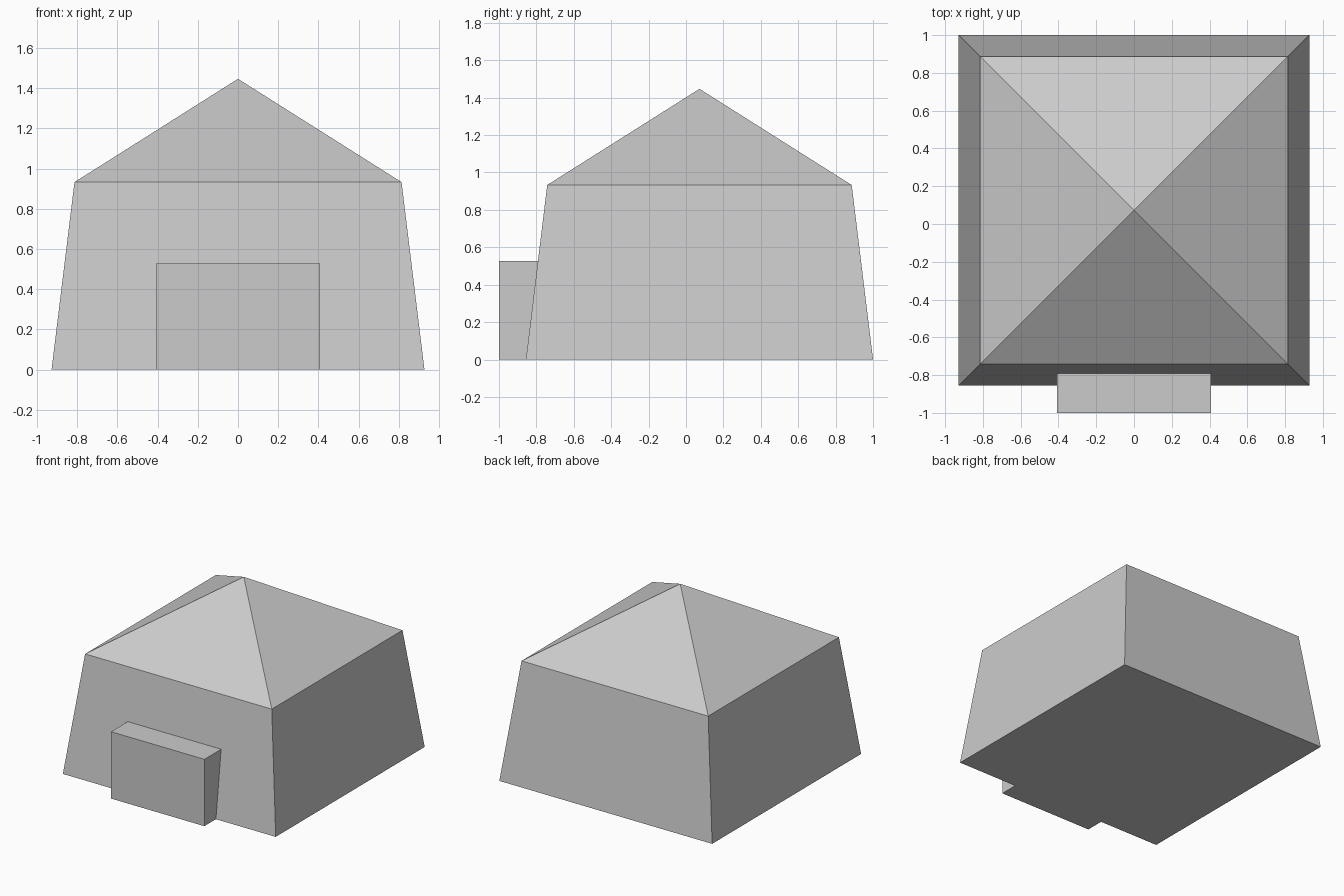
import bpy, bmesh, math
from mathutils import Matrix

if "Cube" in bpy.data.objects:
    bpy.data.objects.remove(bpy.data.objects["Cube"])

CENTRE_Y = 0.072          # house centre
BASE, EAVE = 0.928, 0.814  # half widths at ground and eaves
EAVE_Z, TOP_Z = 0.933, 1.447


def make_object(name, bm):
    mesh = bpy.data.meshes.new(name)
    bm.to_mesh(mesh)
    bm.free()
    obj = bpy.data.objects.new(name, mesh)
    bpy.context.collection.objects.link(obj)
    return obj


def square_taper(name, half_low, half_high, z_low, z_high, floor):
    """Four-sided frustum or pyramid, open on top, optionally closed below."""
    bm = bmesh.new()
    place = (Matrix.Translation((0, CENTRE_Y, (z_low + z_high) / 2))
             @ Matrix.Rotation(math.pi / 4, 4, 'Z'))
    bmesh.ops.create_cone(bm, cap_ends=floor, segments=4,
                          radius1=half_low * math.sqrt(2),
                          radius2=half_high * math.sqrt(2),
                          depth=z_high - z_low, matrix=place)
    bmesh.ops.remove_doubles(bm, verts=bm.verts, dist=1e-5)
    bm.normal_update()
    caps = [f for f in bm.faces if f.normal.z > 0.99]
    bmesh.ops.delete(bm, geom=caps, context='FACES')
    return make_object(name, bm)


def box(name, low, high):
    bm = bmesh.new()
    size = [h - l for l, h in zip(low, high)]
    mid = [(h + l) / 2 for l, h in zip(low, high)]
    bmesh.ops.create_cube(bm, size=1, matrix=Matrix.Translation(mid)
                          @ Matrix.Diagonal((*size, 1)))
    return make_object(name, bm)


# Leaning walls with the floor
square_taper("walls", BASE, EAVE, 0, EAVE_Z, True)

# Pyramid roof
square_taper("roof", EAVE, 0, EAVE_Z, TOP_Z, False)

# Entrance block set into the front wall
box("entrance", (-0.407, -1, 0), (0.407, -0.78, 0.527))
